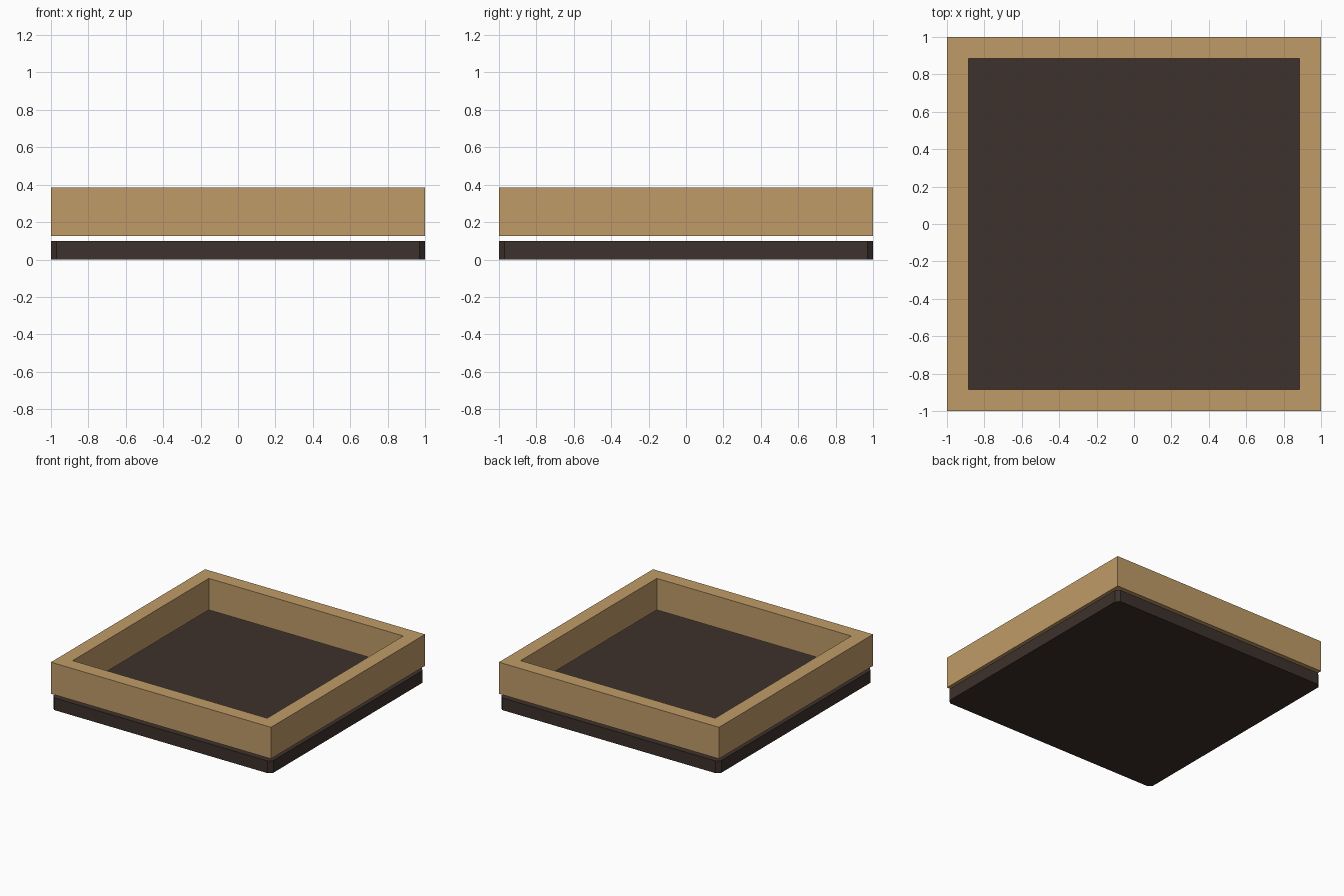
import bpy, bmesh

if "Cube" in bpy.data.objects:
    bpy.data.objects.remove(bpy.data.objects["Cube"])


def material(name, color):
    m = bpy.data.materials.new(name)
    m.diffuse_color = (*color, 1)
    m.use_nodes = True
    m.node_tree.nodes["Principled BSDF"].inputs["Base Color"].default_value = m.diffuse_color
    return m


wood = material("light_wood", (0.53, 0.33, 0.14))
soil = material("dark_base", (0.047, 0.031, 0.025))


def box(name, lo, hi, mat, corner=0.0):
    """Box between two corners; optionally chamfer its vertical edges."""
    bm = bmesh.new()
    bmesh.ops.create_cube(bm, size=1)
    for v in bm.verts:
        v.co = [lo[i] + (v.co[i] + 0.5) * (hi[i] - lo[i]) for i in range(3)]
    if corner:
        upright = [e for e in bm.edges
                   if abs(e.verts[0].co.z - e.verts[1].co.z) > 1e-4]
        bmesh.ops.bevel(bm, geom=upright, offset=corner, segments=1,
                        affect='EDGES', profile=0.5)
    me = bpy.data.meshes.new(name)
    bm.to_mesh(me)
    bm.free()
    me.materials.append(mat)
    ob = bpy.data.objects.new(name, me)
    bpy.context.collection.objects.link(ob)
    return ob


# Base slab with clipped corners
box("base_slab", (-1, -1, 0), (1, 1, 0.1), soil, corner=0.03)

# Plank frame hovering just above the slab
Z0, Z1, INNER = 0.126, 0.385, 0.884
for name, a, b in (("left", -1, -INNER), ("right", INNER, 1)):
    box(name + "_plank", (a, -1, Z0), (b, 1, Z1), wood)
for name, a, b in (("front", -1, -INNER), ("back", INNER, 1)):
    box(name + "_plank", (-INNER, a, Z0), (INNER, b, Z1), wood)
